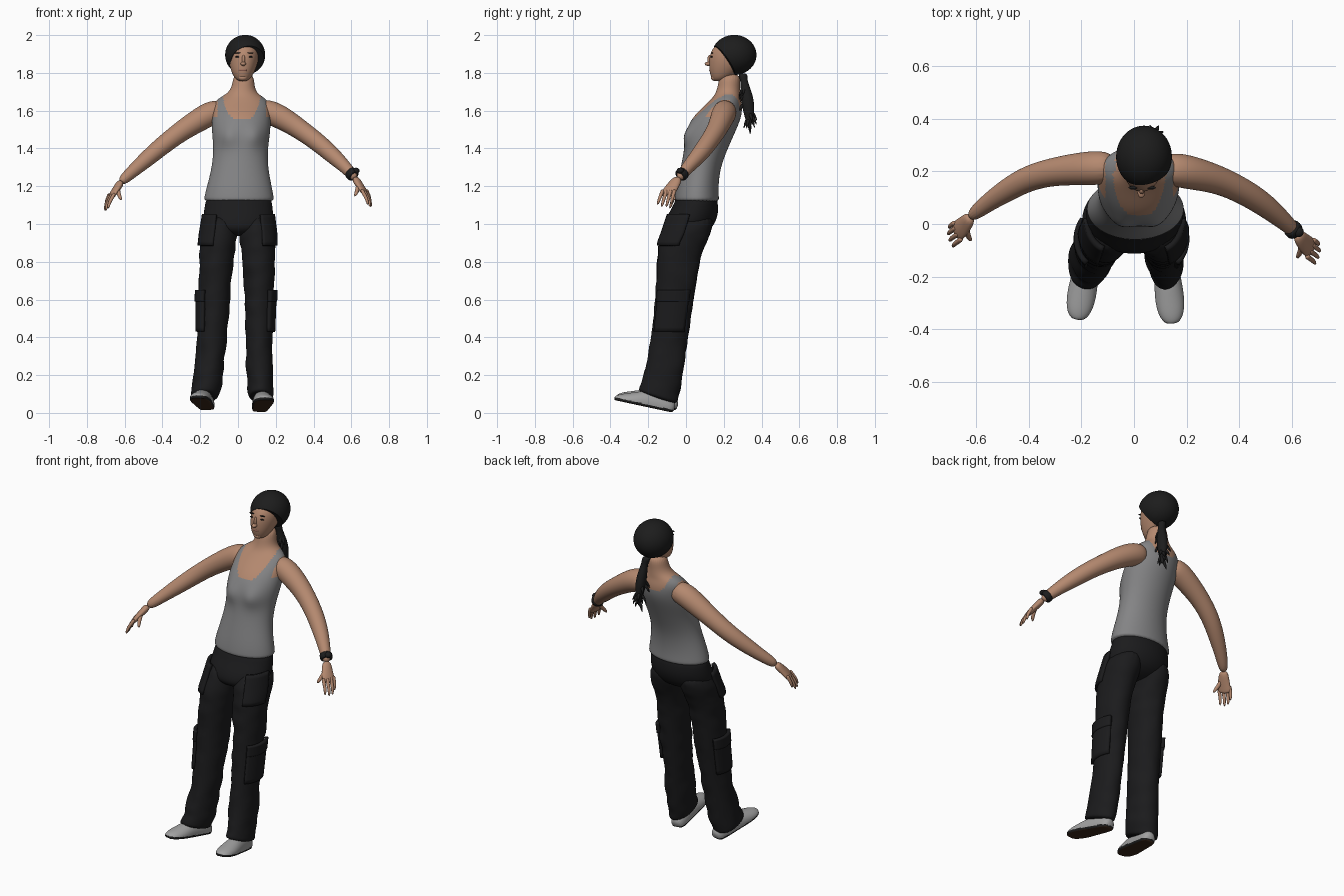
import bpy, bmesh, math, random
from mathutils import Vector, noise

if "Cube" in bpy.data.objects:
    bpy.data.objects.remove(bpy.data.objects["Cube"])

random.seed(4)


def material(name, r, g, b):
    m = bpy.data.materials.new(name)
    m.diffuse_color = (r, g, b, 1)
    m.use_nodes = True
    m.node_tree.nodes["Principled BSDF"].inputs["Base Color"].default_value = m.diffuse_color
    return m


SKIN = material("skin", .46, .25, .16)
TANK = material("grey cotton", .23, .23, .235)
CLOTH = material("black cloth", .011, .011, .012)
HAIR = material("black hair", .012, .012, .012)
SHOE = material("light grey canvas", .36, .36, .36)
RIM = material("black rubber", .012, .012, .012)
SOLE = material("brown sole", .05, .024, .012)
LIPS = material("lips", .32, .14, .1)


def finish(name, bm, mats, levels=0, deform=None, rule=None):
    """Mesh to object, smooth it, then shape and colour the dense surface."""
    bmesh.ops.recalc_face_normals(bm, faces=bm.faces)
    me = bpy.data.meshes.new(name)
    bm.to_mesh(me)
    bm.free()
    ob = bpy.data.objects.new(name, me)
    bpy.context.collection.objects.link(ob)
    for m in mats:
        me.materials.append(m)
    bpy.context.view_layer.objects.active = ob
    if levels:
        ob.modifiers.new("smooth", 'SUBSURF').levels = levels
        bpy.ops.object.modifier_apply(modifier="smooth")
    me = ob.data
    if deform:
        for v in me.vertices:
            v.co = deform(v.co.copy())
    for p in me.polygons:
        p.use_smooth = True
        if rule:
            p.material_index = rule(p.center, p.normal)
    return ob


def tube(name, rings, mats, n=16, flat=False, side=(1, 0, 0), floor=1, levels=2,
         deform=None, rule=None):
    """Loft of elliptical rings (x, y, z, half width, half depth)."""
    bm = bmesh.new()
    loops = []
    for i, (x, y, z, a, b) in enumerate(rings):
        u, v = Vector((1, 0, 0)), Vector((0, 1, 0))
        if not flat:
            t = Vector(rings[min(i + 1, len(rings) - 1)][:3]) - Vector(rings[max(i - 1, 0)][:3])
            t.normalize()
            u = Vector(side)
            u = (u - t * u.dot(t)).normalized()
            v = t.cross(u)
        loop = []
        for k in range(n):
            w = math.tau * k / n
            loop.append(bm.verts.new(Vector((x, y, z)) + u * a * math.cos(w)
                                     + v * b * max(math.sin(w), -floor)))
        loops.append(loop)
    for p, q in zip(loops, loops[1:]):
        for k in range(n):
            bm.faces.new((p[k], p[(k + 1) % n], q[(k + 1) % n], q[k]))
    bm.faces.new(loops[0])
    bm.faces.new(loops[-1])
    return finish(name, bm, mats, levels, deform, rule)


def blob(name, loc, scale, mat, cut=None):
    bm = bmesh.new()
    bmesh.ops.create_uvsphere(bm, u_segments=40, v_segments=24, radius=1)
    for v in bm.verts:
        v.co = Vector([c * s + o for c, s, o in zip(v.co, scale, loc)])
    if cut:
        r = bmesh.ops.bisect_plane(bm, geom=bm.verts[:] + bm.edges[:] + bm.faces[:],
                                   plane_co=cut[0], plane_no=cut[1], clear_outer=True)
        bmesh.ops.edgeloop_fill(bm, edges=[e for e in r["geom_cut"]
                                           if isinstance(e, bmesh.types.BMEdge)])
    ob = finish(name, bm, [mat])
    if cut:
        ob.select_set(True)
        bpy.ops.object.shade_smooth_by_angle(angle=math.radians(40))
        ob.select_set(False)
    return ob


# Torso: chest and neck in skin, tank top coloured by neckline and armholes
def bust(co):
    if co.y < .13:
        for cx in (-.055, .09):
            co.y -= .024 * math.exp(-((co.x - cx) ** 2 + (co.z - 1.465) ** 2) / .0032)
    return co


def tank_rule(c, nrm):
    dx = abs(c.x - .02)
    neck = 1.555 if c.y < .2 else 1.60
    scoop = neck + .12 * (dx / .1) ** 4
    arm = dx > .128 and c.z > 1.57
    return 0 if c.z > scoop or arm or c.z > 1.685 else 1


tube("torso", [
    (.005, .057, 1.115, .186, .118), (.005, .057, 1.135, .186, .118), (.007, .06, 1.2, .172, .111),
    (.01, .077, 1.3, .148, .105), (.014, .107, 1.4, .144, .115), (.016, .128, 1.47, .153, .125),
    (.017, .148, 1.53, .157, .132), (.018, .172, 1.58, .153, .124), (.019, .2, 1.63, .15, .098),
    (.02, .213, 1.665, .128, .076), (.023, .222, 1.69, .078, .066), (.028, .227, 1.73, .058, .058),
    (.03, .235, 1.8, .054, .055)],
    [SKIN, TANK], n=32, flat=True, deform=bust, rule=tank_rule)

# Head, face and hair
tube("head", [
    (.025, .172, 1.755, .022, .028), (.025, .188, 1.775, .046, .055), (.026, .205, 1.81, .064, .083),
    (.03, .225, 1.85, .076, .104), (.033, .235, 1.895, .08, .112), (.036, .243, 1.945, .072, .095),
    (.039, .25, 1.975, .04, .05)], [SKIN], n=20, flat=True)
blob("nose", (.028, .118, 1.848), (.014, .019, .011), SKIN)
blob("nose_bridge", (.029, .126, 1.868), (.009, .013, .028), SKIN)
blob("mouth", (.026, .132, 1.815), (.023, .009, .008), LIPS)
blob("chin", (.025, .15, 1.775), (.024, .018, .017), SKIN)
for s in (-1, 1):
    x = .031 + s * .035
    blob("eye", (x, .136, 1.885), (.012, .006, .004), HAIR)
    blob("eyebrow", (x, .138, 1.906), (.017, .006, .003), HAIR)
blob("hair_cap", (.038, .255, 1.895), (.106, .118, .106), HAIR,
     cut=((.04, .135, 1.96), (.05, -.18, -.125)))

# Ponytail with ragged tufts
tail = [(.05, .30, 1.80, .03, .03), (.06, .305, 1.765, .018, .018), (.066, .315, 1.72, .024, .026),
        (.072, .325, 1.66, .03, .036), (.075, .332, 1.6, .026, .032), (.078, .335, 1.55, .016, .02),
        (.08, .335, 1.505, .004, .004)]
tube("ponytail", tail, [HAIR], n=12, flat=True)
for i in range(18):
    x, y, z, a, b = tail[2 + i % 4]
    w = random.uniform(0, math.tau)
    dx, dy = math.cos(w), math.sin(w)
    z += random.uniform(-.02, .02)
    tube("hair_tuft", [(x, y, z, .013, .013), (x + dx * a, y + dy * b, z - .025, .011, .011),
                       (x + dx * a * 1.6, y + dy * b * 1.5, z - .06, .001, .001)],
         [HAIR], n=6, levels=1)

# Arms
ARMS = {
    1: [(.10, .21, 1.605, .055, .055), (.17, .205, 1.593, .068, .068), (.25, .187, 1.553, .062, .062),
        (.33, .165, 1.50, .054, .054), (.42, .122, 1.435, .05, .05), (.5, .07, 1.365, .046, .046),
        (.57, .01, 1.30, .034, .034), (.625, -.042, 1.238, .027, .025)],
    -1: [(-.07, .215, 1.605, .055, .055), (-.14, .213, 1.59, .068, .068), (-.22, .208, 1.543, .062, .062),
         (-.31, .198, 1.485, .054, .054), (-.40, .175, 1.415, .05, .05), (-.48, .13, 1.347, .045, .045),
         (-.56, .077, 1.277, .034, .034), (-.625, .023, 1.218, .027, .025)]}
FINGERS = [((.662, -.128, 1.165), (.688, -.152, 1.10)), ((.674, -.108, 1.16), (.70, -.13, 1.088)),
           ((.682, -.085, 1.16), (.705, -.105, 1.088)), ((.685, -.064, 1.165), (.70, -.08, 1.105)),
           ((.635, -.085, 1.20), (.617, -.13, 1.145))]
for s, name in ((1, "left"), (-1, "right")):
    tube(name + "_arm", ARMS[s], [SKIN], side=(0, 0, 1))

    def place(p, s=s):
        return (s * p[0], p[1] + (.065 if s < 0 else 0), p[2] - (.02 if s < 0 else 0))
    palm = [((.618, -.036, 1.246), .024, .022), ((.64, -.065, 1.21), .034, .019),
            ((.665, -.088, 1.175), .041, .016), ((.678, -.1, 1.15), .036, .011)]
    tube(name + "_hand", [place(p) + (a, b) for p, a, b in palm], [SKIN], n=12,
         side=(s * .3, .95, 0))
    for i, (p, q) in enumerate(FINGERS):
        a, b = Vector(place(p)), Vector(place(q))
        base = a - (b - a) * .3
        mid = (a + b) / 2 + Vector((s * .006, 0, .004))
        r = .013 if i == 4 else .0105
        tube(name + ("_thumb" if i == 4 else "_finger"),
             [(*base, r, r), (*a, r, r), (*mid, r * .95, r * .95), (*b, r * .6, r * .6)],
             [SKIN], n=8, levels=1)

# Wristwatch
tube("watch_strap", [(.594, -.012, 1.275, .031, .031), (.596, -.014, 1.273, .036, .036),
                     (.612, -.029, 1.255, .036, .036), (.614, -.031, 1.253, .031, .031)],
     [RIM], side=(0, 0, 1), levels=1)
blob("watch_case", (.624, -.03, 1.282), (.02, .02, .016), RIM)

# Trousers
LEGS = {
    -1: [(-.09, .035, 1.06, .09, .128), (-.098, .002, .95, .1, .132), (-.106, -.022, .9, .098, .127),
         (-.114, -.042, .8, .092, .112), (-.128, -.06, .6, .084, .102), (-.135, -.085, .4, .077, .098),
         (-.158, -.12, .2, .08, .103), (-.176, -.145, .1, .08, .104), (-.178, -.15, .075, .078, .1)],
    1: [(.095, .035, 1.06, .09, .128), (.102, .002, .95, .097, .132), (.106, -.022, .9, .094, .127),
        (.112, -.042, .8, .087, .112), (.113, -.06, .6, .077, .102), (.112, -.085, .4, .07, .098),
        (.115, -.12, .2, .073, .103), (.121, -.145, .1, .068, .104), (.122, -.15, .075, .066, .1)]}


def wrinkle(co):
    d = noise.noise(Vector((co.x * 9, co.y * 9, co.z * 16)))
    co.x += .007 * d
    co.y += .006 * d
    w = max(0, min(1, (.28 - co.z) / .2))
    co.z -= (co.y + .15) * .33 * w      # cuff dips toward the heel
    return co


def pocket(name, rings, z0, z1, a0, a1, out):
    """Curved patch lying on a trouser leg between two heights and angles."""
    bm = bmesh.new()
    grid = []
    for i in range(9):
        z = z0 + (z1 - z0) * i / 8
        hi, lo = next(((p, q) for p, q in zip(rings, rings[1:]) if p[2] >= z >= q[2]), rings[:2])
        f = (z - lo[2]) / (hi[2] - lo[2])
        x, y, _, a, b = [l + (h - l) * f for l, h in zip(lo, hi)]
        grid.append([bm.verts.new((x + (a + out) * math.cos(w), y + (b + out) * math.sin(w), z))
                     for w in (math.radians(a0 + (a1 - a0) * k / 10) for k in range(11))])
    for p, q in zip(grid, grid[1:]):
        for k in range(10):
            bm.faces.new((p[k], p[k + 1], q[k + 1], q[k]))
    ob = finish(name, bm, [CLOTH])
    m = ob.modifiers.new("thickness", 'SOLIDIFY')
    m.thickness, m.offset = .02, 0


tube("trouser_seat", [
    (.005, .057, 1.165, .168, .105), (.003, .053, 1.1, .18, .118), (.002, .037, 1.05, .187, .135),
    (0, .014, .99, .187, .135), (0, .004, .955, .13, .105), (0, 0, .935, .05, .05)],
    [CLOTH], n=24, flat=True)
for s, name in ((1, "left"), (-1, "right")):
    tube(name + "_trouser_leg", LEGS[s], [CLOTH], n=20, flat=True, levels=3, deform=wrinkle)
    a0, a1 = (-55, 42) if s > 0 else (138, 235)
    pocket(name + "_cargo_pocket", LEGS[s], .43, .62, a0, a1, .004)
    pocket(name + "_cargo_flap", LEGS[s], .59, .65, a0, a1, .008)
    a0, a1 = (-75, -5) if s > 0 else (185, 255)
    pocket(name + "_hip_pocket", LEGS[s], .885, 1.05, a0, a1, .0)


# Shoes, pitched toe up
def shoe(name, heel_x, toe_x, dy, dz):
    def bottom(y):
        return .002 + dz + (dy - .07 - y) * .215
    rings = []
    for y, a, b in ((-.065, .028, .03), (-.09, .045, .06), (-.2, .05, .07), (-.28, .058, .046),
                    (-.34, .05, .031), (-.37, .032, .02), (-.378, .015, .012)):
        x = heel_x + (toe_x - heel_x) * (-.07 - y) / .305
        rings.append((x, y + dy, bottom(y + dy) + .35 * b, a, b))

    def rule(c, nrm):
        if nrm.z < -.75:
            return 2
        return 1 if c.z - bottom(c.y) < .014 else 0
    tube(name, rings, [SHOE, RIM, SOLE], n=20, floor=.35, rule=rule)


shoe("left_shoe", .113, .145, 0, 0)
shoe("right_shoe", -.16, -.215, .015, .01)
